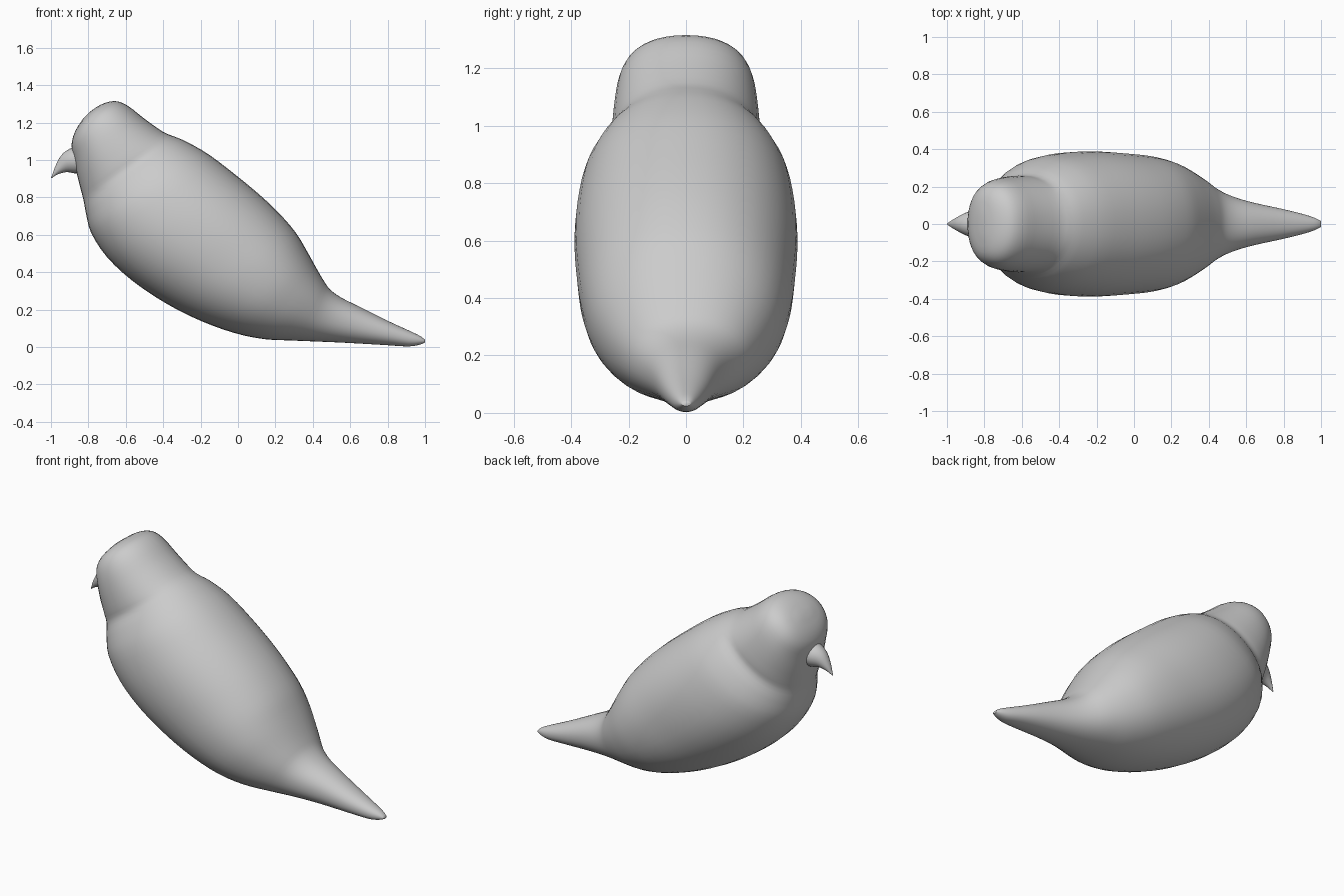
import bpy, bmesh, math
from mathutils import Vector

grey = bpy.data.materials.new("plain grey")
grey.diffuse_color = (0.6, 0.6, 0.6, 1)


def catmull(rows, steps):
    """Smoothly interpolate rows of numbers."""
    out = []
    for i in range(len(rows) - 1):
        a, b = rows[max(i - 1, 0)], rows[i]
        c, d = rows[i + 1], rows[min(i + 2, len(rows) - 1)]
        for s in range(steps):
            t = s / steps
            out.append([0.5 * (2 * q + (r - p) * t + (2 * p - 5 * q + 4 * r - u) * t * t
                               + (3 * q - p - 3 * r + u) * t ** 3)
                        for p, q, r, u in zip(a, b, c, d)])
    out.append(list(rows[-1]))
    return out


def loft(name, rows, sides, steps, power=2.15):
    """Skin rings given as (upper x, upper z, lower x, lower z, half width)."""
    bm = bmesh.new()
    rings = []
    for ux, uz, lx, lz, w in catmull(rows, steps):
        mid = Vector(((ux + lx) / 2, 0, (uz + lz) / 2))
        half = Vector(((ux - lx) / 2, 0, (uz - lz) / 2))
        ring = []
        for k in range(sides):
            a = 2 * math.pi * k / sides
            c, s = math.cos(a), math.sin(a)
            c = math.copysign(abs(c) ** (2 / power), c)
            s = math.copysign(abs(s) ** (2 / power), s)
            ring.append(bm.verts.new(mid + half * c + Vector((0, w * s, 0))))
        rings.append(ring)
    for r, q in zip(rings, rings[1:]):
        for k in range(sides):
            n = (k + 1) % sides
            bm.faces.new((r[k], r[n], q[n], q[k]))
    bm.faces.new(rings[0])
    bm.faces.new(rings[-1])
    bmesh.ops.recalc_face_normals(bm, faces=bm.faces[:])
    me = bpy.data.meshes.new(name)
    bm.to_mesh(me)
    bm.free()
    me.materials.append(grey)
    ob = bpy.data.objects.new(name, me)
    bpy.context.collection.objects.link(ob)
    bpy.ops.object.select_all(action='DESELECT')
    ob.select_set(True)
    bpy.context.view_layer.objects.active = ob
    bpy.ops.object.shade_smooth_by_angle(angle=math.radians(60))
    return ob


# Head, hooded neck, body and tapering tail as one skin
loft("body", [
    (-0.795, 1.255, -0.825, 1.225, 0.05),
    (-0.735, 1.295, -0.87, 1.155, 0.15),
    (-0.66, 1.315, -0.89, 1.08, 0.205),
    (-0.59, 1.29, -0.875, 1.00, 0.235),
    (-0.50, 1.22, -0.86, 0.92, 0.25),
    (-0.40, 1.15, -0.84, 0.84, 0.258),
    (-0.34, 1.125, -0.825, 0.78, 0.262),
    (-0.27, 1.095, -0.812, 0.71, 0.305),
    (-0.15, 1.025, -0.785, 0.61, 0.355),
    (0.0, 0.91, -0.70, 0.48, 0.382),
    (0.12, 0.81, -0.56, 0.35, 0.388),
    (0.22, 0.715, -0.38, 0.23, 0.38),
    (0.31, 0.61, -0.20, 0.14, 0.365),
    (0.37, 0.51, -0.02, 0.075, 0.335),
    (0.42, 0.42, 0.14, 0.042, 0.285),
    (0.455, 0.36, 0.28, 0.035, 0.235),
    (0.49, 0.31, 0.40, 0.03, 0.185),
    (0.55, 0.265, 0.50, 0.026, 0.148),
    (0.65, 0.215, 0.62, 0.02, 0.115),
    (0.80, 0.14, 0.79, 0.01, 0.08),
    (0.92, 0.085, 0.91, 0.003, 0.05),
    (0.975, 0.058, 0.97, 0.012, 0.03),
    (1.0, 0.038, 1.0, 0.024, 0.015),
], 40, 3)

# Hooked beak
loft("beak", [
    (-0.84, 1.08, -0.82, 0.93, 0.075),
    (-0.90, 1.06, -0.87, 0.928, 0.066),
    (-0.945, 1.025, -0.915, 0.935, 0.045),
    (-0.975, 0.97, -0.955, 0.926, 0.025),
    (-0.99, 0.93, -0.98, 0.914, 0.012),
    (-1.0, 0.904, -0.996, 0.902, 0.003),
], 20, 3, 2.0)
